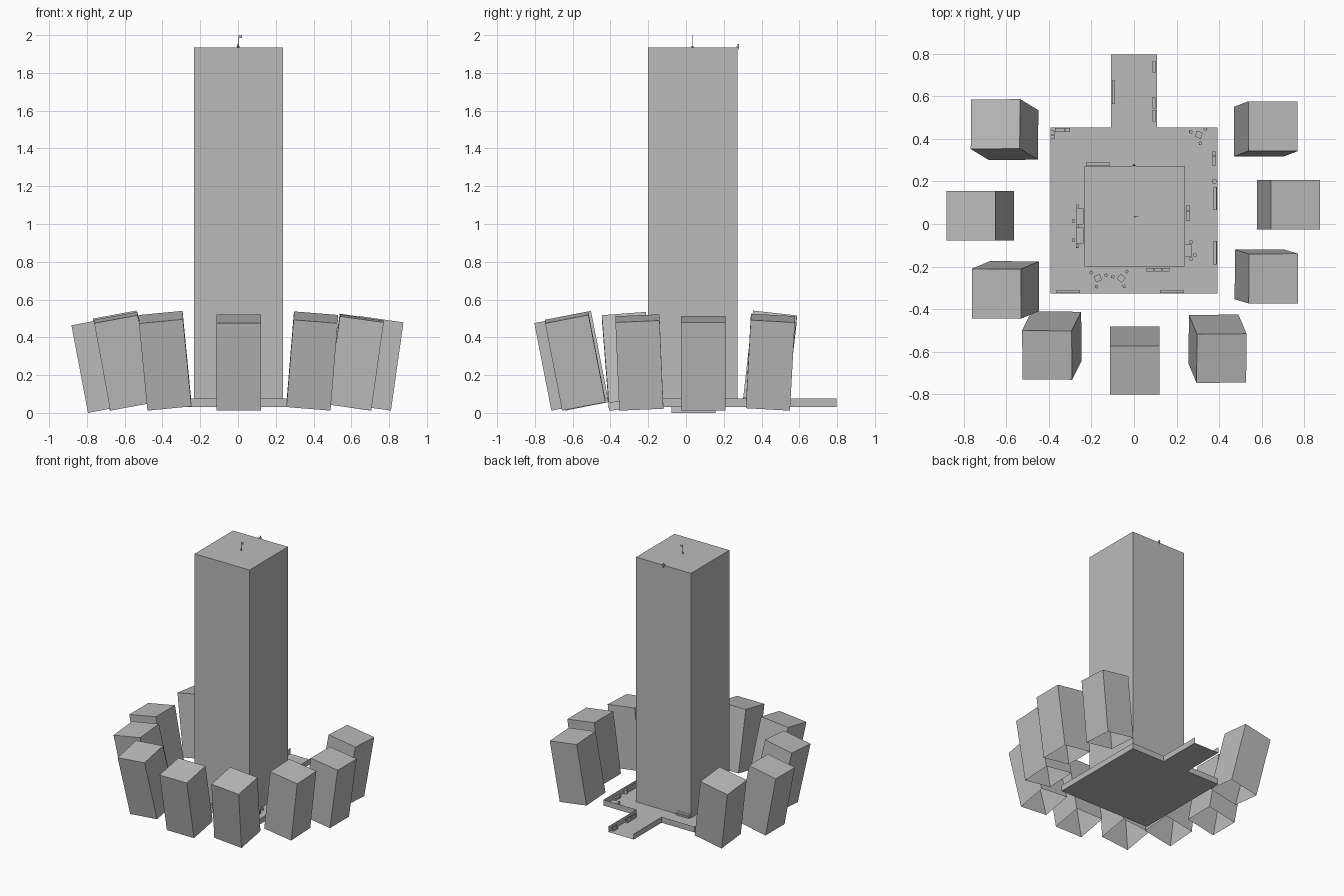
import bpy
import bmesh
import math
from mathutils import Matrix, Vector

FLOOR = 0.03
RAIL_TOP = 0.075
BLOCK_WIDTH = 0.234
BLOCK_HEIGHT = 0.472

default_cube = bpy.data.objects.get("Cube")
if default_cube:
    bpy.data.objects.remove(default_cube, do_unlink=True)

grey = bpy.data.materials.new("plain_grey")
grey.use_nodes = True
grey.diffuse_color = (0.5, 0.5, 0.5, 1)
grey.node_tree.nodes["Principled BSDF"].inputs["Base Color"].default_value = (0.5, 0.5, 0.5, 1)


def finish(name, bm):
    """Turn a bmesh into a grey object."""
    mesh = bpy.data.meshes.new(name)
    bm.to_mesh(mesh)
    bm.free()
    mesh.materials.append(grey)
    obj = bpy.data.objects.new(name, mesh)
    bpy.context.collection.objects.link(obj)
    return obj


def add_box(bm, centre, size, angle=0.0):
    """Add a box standing on its centre point."""
    x, y, z = centre
    place = Matrix.Translation((x, y, z + size[2] / 2)) @ Matrix.Rotation(angle, 4, "Z")
    return bmesh.ops.create_cube(bm, size=1, matrix=place @ Matrix.Diagonal((*size, 1)))["verts"]


def add_rod(bm, centre, radius, height, sides=8):
    x, y, z = centre
    bmesh.ops.create_cone(bm, cap_ends=True, segments=sides, radius1=radius, radius2=radius,
                          depth=height, matrix=Matrix.Translation((x, y, z + height / 2)))


def open_box(bm, width, depth, height):
    """Box on the origin without its bottom face."""
    add_box(bm, (0, 0, 0), (width, depth, height))
    bm.faces.ensure_lookup_table()
    bm.normal_update()
    bottom = [f for f in bm.faces if f.normal.z < -0.9]
    bmesh.ops.delete(bm, geom=bottom, context="FACES_ONLY")


def seat(bm, x, y, angle):
    """Small chair with a back."""
    add_box(bm, (x, y, FLOOR), (0.014, 0.014, 0.012), angle)
    back = Vector((x, y, FLOOR)) + Matrix.Rotation(angle, 3, "Z") @ Vector((0.006, 0, 0))
    add_box(bm, back, (0.003, 0.014, 0.024), angle)


# Main tower
bm = bmesh.new()
open_box(bm, 0.473, 0.473, 1.934 - FLOOR)
bmesh.ops.translate(bm, verts=bm.verts, vec=(0.003, 0.036, FLOOR))
finish("main_tower", bm)

# Terrace with walkway: a floor with thin walls, open at the walkway end
bm = bmesh.new()
half, walk, front, back, end = 0.392, 0.108, -0.328, 0.455, 0.797
outline = [(-half, front), (half, front), (half, back), (walk, back), (walk, end),
           (-walk, end), (-walk, back), (-half, back)]
floor = bm.faces.new([bm.verts.new((x, y, FLOOR)) for x, y in outline])
rim = [e for e in floor.edges if min(v.co.y for v in e.verts) < end - 0.01]
raised = bmesh.ops.extrude_edge_only(bm, edges=rim)["geom"]
for v in raised:
    if isinstance(v, bmesh.types.BMVert):
        v.co.z = RAIL_TOP
finish("terrace", bm)

# Ring of leaning blocks: roof centre x, y and lean x, y
blocks = {
    "front_block": (0.004, -0.688, 0, -0.09),
    "front_right_block": (-0.409, -0.617, -0.045, -0.09),
    "right_front_block": (-0.647, -0.328, -0.085, -0.036),
    "right_block": (-0.767, 0.039, -0.088, 0),
    "right_back_block": (-0.652, 0.47, -0.086, 0.052),
    "left_back_block": (0.654, 0.46, 0.068, 0.026),
    "left_block": (0.76, 0.091, 0.066, 0),
    "left_front_block": (0.656, -0.257, 0.066, -0.02),
    "front_left_block": (0.412, -0.632, 0.038, -0.09),
}
for name, (x, y, lean_x, lean_y) in blocks.items():
    bm = bmesh.new()
    open_box(bm, BLOCK_WIDTH, BLOCK_WIDTH, BLOCK_HEIGHT)
    rise = math.sqrt(BLOCK_HEIGHT ** 2 - lean_x ** 2 - lean_y ** 2)
    axis = Vector((lean_x, lean_y, rise))
    turn = Vector((0, 0, 1)).rotation_difference(axis).to_matrix()
    bmesh.ops.rotate(bm, verts=bm.verts, matrix=turn)
    lowest = min(v.co.z for v in bm.verts)
    ground = 0.0 if name == "right_block" else 0.012
    bmesh.ops.translate(bm, verts=bm.verts, vec=(x - lean_x, y - lean_y, ground - lowest))
    finish(name, bm)

# Benches with backs along the walls: x, y, length, direction of the back
benches = [
    (0.382, 0.12, 0.11, 0), (0.382, -0.135, 0.11, 0),
    (-0.31, -0.318, 0.11, -90), (0.178, -0.318, 0.11, -90),
    (0.094, 0.74, 0.055, 0), (0.094, 0.57, 0.055, 0), (0.094, 0.51, 0.055, 0),
    (-0.096, 0.62, 0.11, 180), (-0.17, 0.281, 0.11, -90),
]
bm = bmesh.new()
for x, y, length, degrees in benches:
    angle = math.radians(degrees)
    add_box(bm, (x, y, FLOOR), (0.015, length, 0.012), angle)
    shift = Matrix.Rotation(angle, 3, "Z") @ Vector((0.006, 0, 0))
    add_box(bm, Vector((x, y, FLOOR)) + shift, (0.003, length, 0.028), angle)
finish("wall_benches", bm)

# Rows of cushioned seats: x, y, count, step x, step y
rows = [(0.077, -0.215, 3, 0.037, 0), (0.254, 0.025, 3, 0, 0.025),
        (0.376, 0.285, 3, 0, 0.023), (-0.36, 0.443, 3, 0.024, 0), (-0.383, 0.41, 2, 0, 0.02)]
bm = bmesh.new()
for x, y, count, dx, dy in rows:
    for i in range(count):
        size = (max(dx * 0.92, 0.018), max(dy * 0.92, 0.018), 0.018)
        add_box(bm, (x + i * dx, y + i * dy, FLOOR), size)
finish("lounge_seats", bm)

# Small tables, each with three chairs: x, y, turn
bm = bmesh.new()
for x, y, turn in [(-0.17, -0.255, 20), (-0.06, -0.255, 50), (0.305, 0.42, 160)]:
    add_rod(bm, (x, y, FLOOR), 0.003, 0.02)
    add_box(bm, (x, y, FLOOR + 0.02), (0.03, 0.03, 0.003), math.radians(turn))
    for i in range(3):
        a = math.radians(turn + i * 120)
        seat(bm, x + 0.04 * math.cos(a), y + 0.04 * math.sin(a), a)
finish("small_tables", bm)

# Long tables beside the tower, with chairs
bm = bmesh.new()
for x, y, length, side in [(-0.255, 0.035, 0.075, -1), (-0.255, -0.055, 0.075, -1),
                           (0.257, -0.125, 0.055, 1)]:
    add_box(bm, (x, y, FLOOR + 0.022), (0.034, length, 0.004))
    for dy in (-1, 1):
        add_box(bm, (x, y + dy * length * 0.4, FLOOR), (0.02, 0.004, 0.022))
        seat(bm, x + side * 0.012, y + dy * (length / 2 + 0.012), dy * math.pi / 2)
    seat(bm, x + side * 0.03, y - 0.02, 0 if side > 0 else math.pi)
finish("long_tables", bm)

# Round planter
bm = bmesh.new()
add_rod(bm, (0.378, 0.2, FLOOR), 0.012, 0.03, 12)
finish("planter", bm)

# Flag on the roof
bm = bmesh.new()
add_rod(bm, (0.003, 0.034, 1.934), 0.0012, 0.066, 6)
add_rod(bm, (0.003, 0.034, 1.934), 0.005, 0.008)
add_box(bm, (0.012, 0.034, 1.984), (0.018, 0.0015, 0.015))
finish("roof_flag", bm)

# Climbing figure at the back edge of the roof
bm = bmesh.new()
add_box(bm, (0, 0.277, 1.932), (0.01, 0.007, 0.013))
bmesh.ops.create_icosphere(bm, subdivisions=1, radius=0.005,
                           matrix=Matrix.Translation((0, 0.277, 1.95)))
for side in (-1, 1):
    add_box(bm, (side * 0.003, 0.279, 1.92), (0.003, 0.004, 0.013))
    add_box(bm, (side * 0.007, 0.272, 1.937), (0.003, 0.012, 0.004))
finish("climber", bm)
